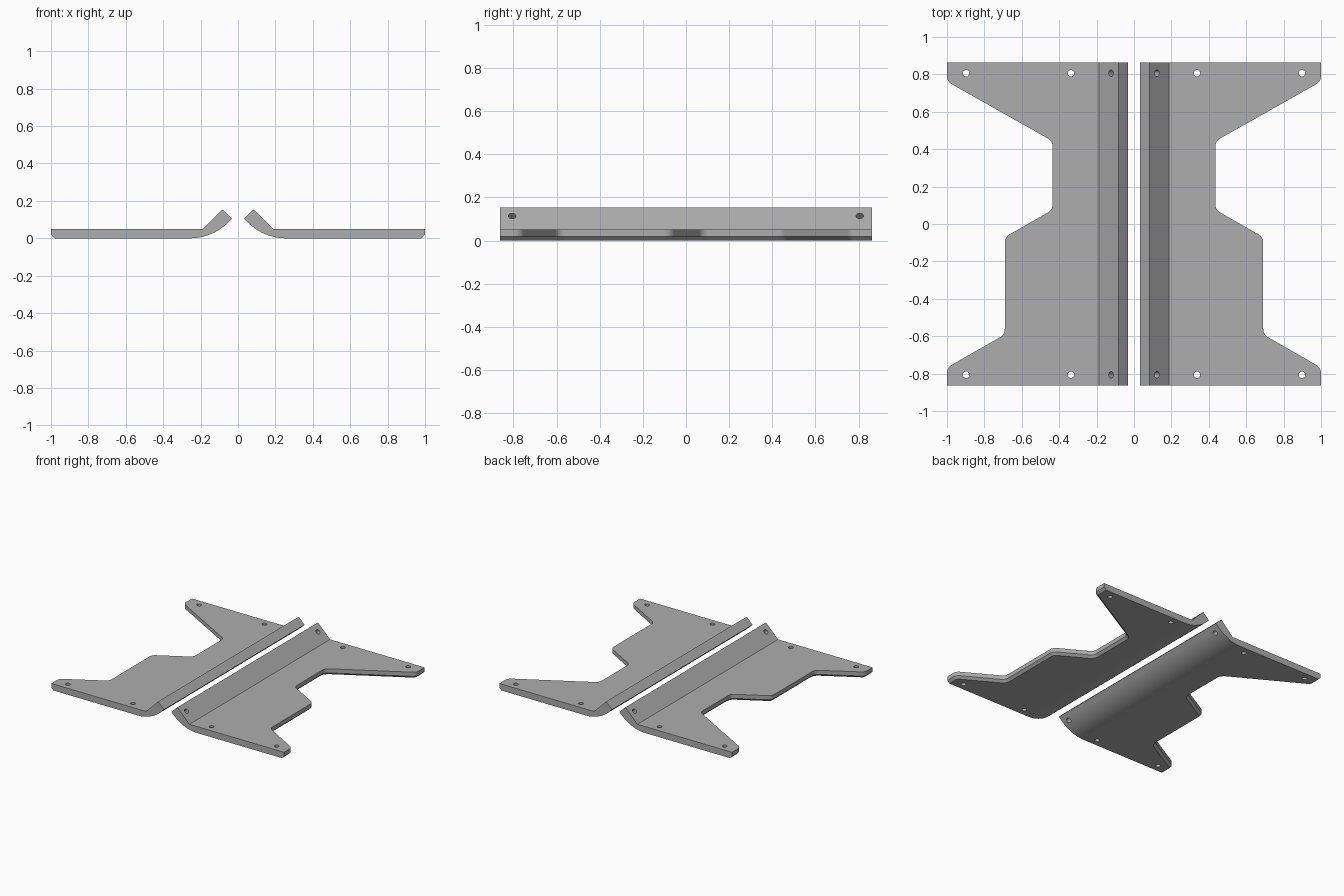
import bpy, bmesh, math
from mathutils import Vector, Matrix

if "Cube" in bpy.data.objects:
    bpy.data.objects.remove(bpy.data.objects["Cube"])

HALF_DEPTH = 0.863   # half length of each bracket
THICK = 0.05         # plate thickness
HOLE_R = 0.0175

grey = bpy.data.materials.new("metal grey")
grey.diffuse_color = (0.42, 0.42, 0.42, 1)
grey.use_nodes = True
grey.node_tree.nodes["Principled BSDF"].inputs["Base Color"].default_value = grey.diffuse_color


def fillet(points, radius, steps):
    """Round the inner corners of an open 2D path; returns points and right-hand normals."""
    pts = [Vector(p) for p in points]
    out = []

    def normal(d):
        return Vector((-d.y, d.x))
    out.append((pts[0], normal((pts[1] - pts[0]).normalized())))
    for a, b, c in zip(pts, pts[1:], pts[2:]):
        d1, d2 = (b - a).normalized(), (c - b).normalized()
        turn = d1.angle_signed(d2)          # clockwise positive
        t = radius * math.tan(abs(turn) / 2)
        start = b - d1 * t
        side = -1 if turn > 0 else 1        # side of the arc centre
        centre = start + normal(d1) * side * radius
        for i in range(steps + 1):
            rot = Matrix.Rotation(-turn * i / steps, 2)
            n = rot @ normal(d1)
            out.append((centre - n * side * radius, n))
    out.append((pts[-1], normal((pts[-1] - pts[-2]).normalized())))
    return out


def loft(name, rings):
    """Closed solid through rings of equal point count."""
    bm = bmesh.new()
    loops = [[bm.verts.new(p) for p in ring] for ring in rings]
    n = len(loops[0])
    for lo, hi in zip(loops, loops[1:]):
        for i in range(n):
            bm.faces.new((lo[i], lo[(i + 1) % n], hi[(i + 1) % n], hi[i]))
    bm.faces.new(loops[0][::-1])
    bm.faces.new(loops[-1])
    bmesh.ops.recalc_face_normals(bm, faces=bm.faces)
    mesh = bpy.data.meshes.new(name)
    bm.to_mesh(mesh)
    bm.free()
    mesh.materials.append(grey)
    ob = bpy.data.objects.new(name, mesh)
    bpy.context.collection.objects.link(ob)
    return ob


def boolean(ob, cutter, operation):
    bpy.context.view_layer.objects.active = ob
    m = ob.modifiers.new("cut", 'BOOLEAN')
    m.operation, m.object, m.solver = operation, cutter, 'EXACT'
    bpy.ops.object.modifier_apply(modifier=m.name)
    bpy.data.objects.remove(cutter)


# Bent sheet: cross-section with a rounded underside, swept along y
under = [p for p, n in fillet([(1.1, 0), (0.137, 0), (0.032, 0.105)], 0.29, 14)]
section = under + [Vector((0.083, 0.154)), Vector((0.187, THICK)), Vector((1.1, THICK))]
bracket = loft("right_bracket", [[(p.x, y, p.y) for p in section]
                                 for y in (-HALF_DEPTH, HALF_DEPTH)])

# Outer outline with rounded corners and a small chamfer along the bottom edge
outline = fillet([(1, 0.95), (1, 0.762), (0.435, 0.443), (0.435, 0.076), (0.691, -0.07),
                  (0.691, -0.591), (1, -0.768), (1, -0.95)], 0.05, 8)


def outline_ring(z, inset):
    edge = [p - n * inset for p, n in outline]
    return [(p.x, p.y, z) for p in edge] + [(-0.1, -0.95, z), (-0.1, 0.95, z)]


trim = loft("outline_trim", [outline_ring(-0.01, 0.028), outline_ring(0.018, 0),
                             outline_ring(0.3, 0)])
boolean(bracket, trim, 'INTERSECT')

# Screw holes: two through the plate and one through the flange at each end
for y in (-0.806, 0.806):
    for x, z, axis in ((0.337, 0.025, (0, 0, 1)), (0.898, 0.025, (0, 0, 1)),
                       (0.123, 0.114, (1, 0, 1))):
        w = Vector(axis).normalized()
        u, v = w.cross(Vector((0, 1, 0))), Vector((0, 1, 0))
        ring = [u * HOLE_R * math.cos(a) + v * HOLE_R * math.sin(a)
                for a in (math.tau * i / 24 for i in range(24))]
        c = Vector((x, y, z))
        boolean(bracket, loft("hole", [[c + p + w * s for p in ring] for s in (-0.12, 0.12)]),
                'DIFFERENCE')

# Mirrored partner
left_mesh = bracket.data.copy()
left_mesh.transform(Matrix.Scale(-1, 4, (1, 0, 0)))
left_mesh.flip_normals()
left = bpy.data.objects.new("left_bracket", left_mesh)
bpy.context.collection.objects.link(left)

# Smooth bends and fillets, sharp edges elsewhere
for ob in (bracket, left):
    bpy.ops.object.select_all(action='DESELECT')
    ob.select_set(True)
    bpy.context.view_layer.objects.active = ob
    bpy.ops.object.shade_smooth_by_angle(angle=math.radians(25))
    ob.modifiers.new("even_shading", 'WEIGHTED_NORMAL').keep_sharp = True
